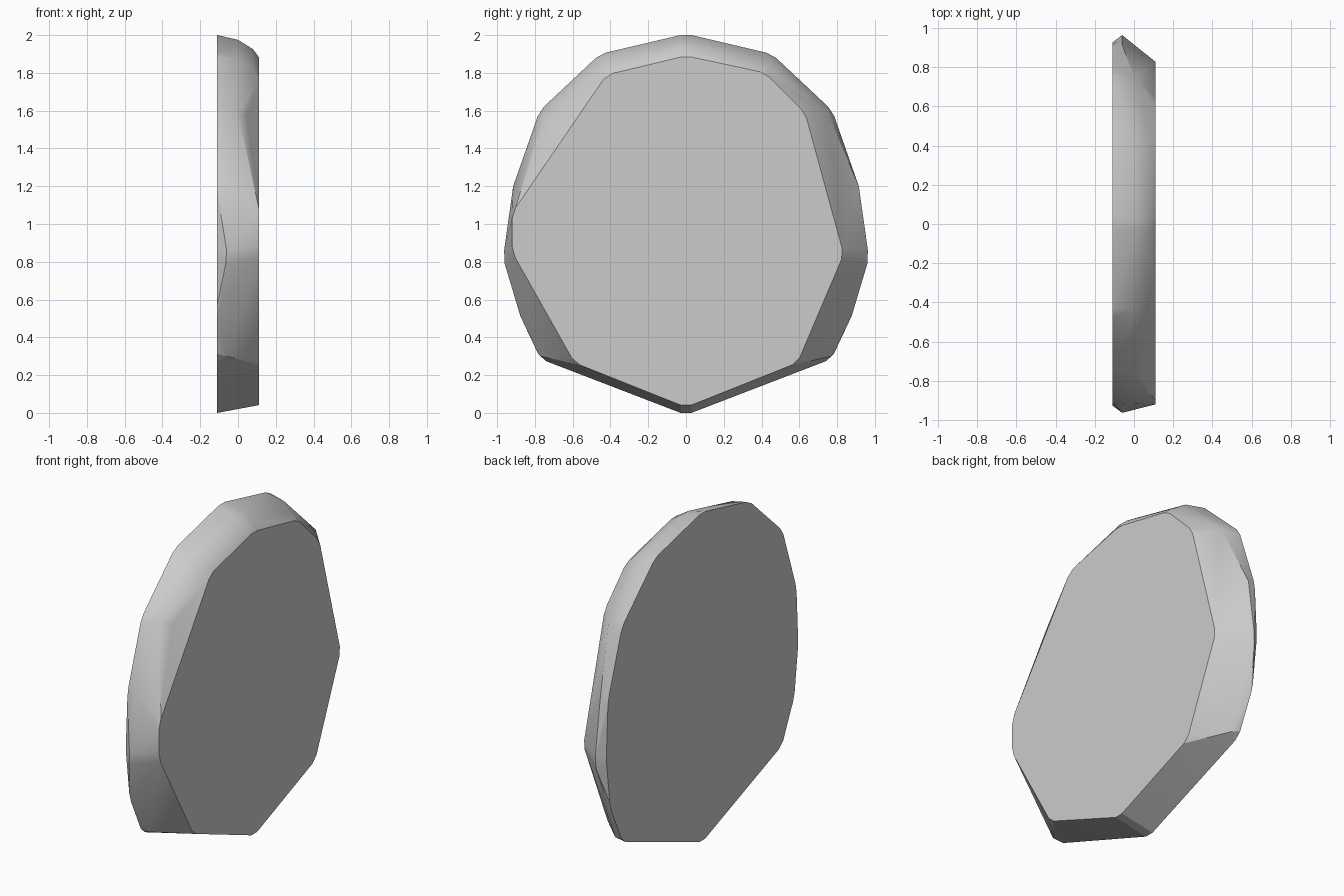
import bpy, bmesh, math
from mathutils import Vector

if "Cube" in bpy.data.objects:
    bpy.data.objects.remove(bpy.data.objects["Cube"])


def soften(points, d=0.03):
    """Cut every corner of a closed outline by a small amount."""
    out = []
    for i, p in enumerate(points):
        p = Vector(p)
        for q in (points[i - 1], points[(i + 1) % len(points)]):
            step = Vector(q) - p
            out.append(p + step.normalized() * min(d, step.length / 3))
    return out


def mirrored(half):
    """Mirror a half outline (top to bottom, both ends on y = 0)."""
    return half + [(-y, z) for y, z in reversed(half[1:-1])]


# Back outline (y, z)
back = soften(mirrored([(0, 2.007), (0.455, 1.90), (0.775, 1.60), (0.91, 1.2),
                        (0.928, 0.85), (0.89, 0.54), (0.77, 0.285), (0, -0.011)]))

# Front face outline, slightly lopsided
front = soften([(0, 1.89), (0.42, 1.80), (0.63, 1.59), (0.835, 0.84),
                (0.59, 0.265), (0, 0.03), (-0.59, 0.265), (-0.92, 0.85),
                (-0.92, 1.06), (-0.42, 1.79)])

# Bulging points between the two faces (x, y, z), mirrored in y
rim = [(0.0, 0.03, 1.975), (0.08, 0.03, 1.925), (0.0, 0.445, 1.875),
       (0.075, 0.425, 1.83), (0.045, 0.70, 1.57), (0.0, 0.75, 1.585),
       (-0.06, 0.963, 0.86), (-0.065, 0.96, 0.79), (-0.06, 0.915, 1.2),
       (-0.06, 0.77, 0.30)]

pts = [(-0.11, p.x, p.y) for p in back] + [(0.11, p.x, p.y) for p in front]
pts += [(x, s * y, z) for x, y, z in rim for s in (1, -1)]

# Stone slab: hull around all outlines
bm = bmesh.new()
for p in pts:
    bm.verts.new(p)
res = bmesh.ops.convex_hull(bm, input=bm.verts)
loose = [v for v in bm.verts if not v.link_faces]
bmesh.ops.delete(bm, geom=loose, context='VERTS')
bmesh.ops.dissolve_limit(bm, angle_limit=math.radians(0.5),
                         verts=bm.verts, edges=bm.edges)
bmesh.ops.recalc_face_normals(bm, faces=bm.faces)
mesh = bpy.data.meshes.new("stone_slab")
bm.to_mesh(mesh)
bm.free()
slab = bpy.data.objects.new("stone_slab", mesh)
bpy.context.collection.objects.link(slab)
bpy.context.view_layer.objects.active = slab
slab.select_set(True)
bpy.ops.object.shade_smooth_by_angle(angle=math.radians(20))
